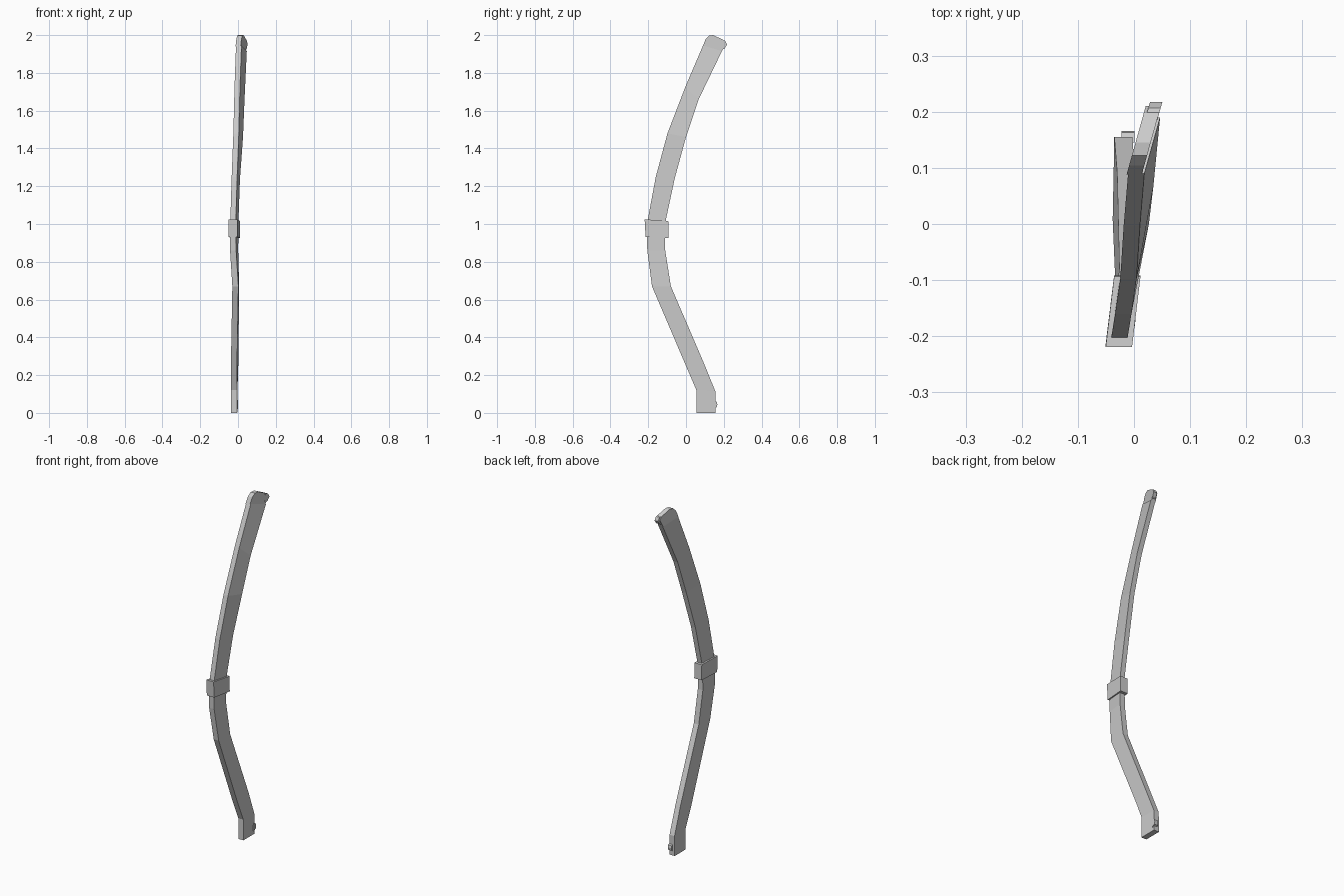
import bpy, bmesh

if "Cube" in bpy.data.objects:
    bpy.data.objects.remove(bpy.data.objects["Cube"])


def finish(name, bm):
    bmesh.ops.recalc_face_normals(bm, faces=bm.faces)
    mesh = bpy.data.meshes.new(name)
    bm.to_mesh(mesh)
    bm.free()
    obj = bpy.data.objects.new(name, mesh)
    bpy.context.collection.objects.link(obj)
    return obj


def loft(name, sections, thick):
    """Rectangular sections: front (x, y, z) and back (x, y, z) centres."""
    bm = bmesh.new()
    h = thick / 2
    rings = []
    for fx, fy, fz, bx, by, bz in sections:
        pts = [(fx - h, fy, fz), (fx + h, fy, fz), (bx + h, by, bz), (bx - h, by, bz)]
        rings.append([bm.verts.new(p) for p in pts])
    for a, b in zip(rings, rings[1:]):
        for i in range(4):
            j = (i + 1) % 4
            bm.faces.new((a[i], a[j], b[j], b[i]))
    bm.faces.new(rings[0])
    bm.faces.new(rings[-1])
    return finish(name, bm)


def plate(name, outline, thick, x0, y0, slope):
    """Side outline (y, z) with thickness in x, its plane turned by slope."""
    bm = bmesh.new()
    sides = []
    for s in (-1, 1):
        sides.append([bm.verts.new((x0 + slope * (y - y0) + s * thick / 2, y, z))
                      for y, z in outline])
        bm.faces.new(sides[-1])
    a, b = sides
    n = len(outline)
    for i in range(n):
        j = (i + 1) % n
        bm.faces.new((a[i], a[j], b[j], b[i]))
    return finish(name, bm)


# Lower limb, straight foot sweeping forward to the grip
loft("lower_limb", [
    (-.020, .055, 0, -.020, .155, 0),
    (-.020, .055, .12, -.019, .155, .115),
    (-.022, .008, .23, -.014, .092, .27),
    (-.014, -.180, .67, -.010, -.080, .67),
    (-.026, -.205, .86, -.015, -.110, .86),
    (-.027, -.207, .97, -.014, -.110, .97),
], .032)

# Upper limb, twisting as it leans back
loft("upper_limb", [
    (-.027, -.207, .97, -.014, -.110, .97),
    (-.026, -.203, 1.02, -.012, -.107, 1.02),
    (-.019, -.160, 1.25, -.004, -.060, 1.24),
    (-.010, -.098, 1.48, .012, 0, 1.46),
    (-.004, -.004, 1.725, .020, .067, 1.66),
    (.004, .090, 1.945, .032, .190, 1.915),
], .029)

# Clasp around the middle
loft("grip_band", [
    (-.027, -.214, .932, -.012, -.092, .926),
    (-.027, -.219, 1.025, -.012, -.094, 1.015),
], .047)

# Chamfered top tip with its small catch
plate("upper_tip", [(.088, 1.94), (.104, 1.978), (.122, 1.998), (.145, 2.0),
                    (.198, 1.974), (.210, 1.955), (.189, 1.912)], .027, .005, .105, .28)
plate("upper_catch", [(.190, 1.976), (.207, 1.97), (.217, 1.95), (.205, 1.93),
                      (.185, 1.92)], .022, .036, .205, .28)

# Small catch on the back of the foot
plate("lower_catch", [(.145, .020), (.163, .030), (.166, .045), (.163, .058),
                      (.145, .068)], .023, -.011, .15, 0)
